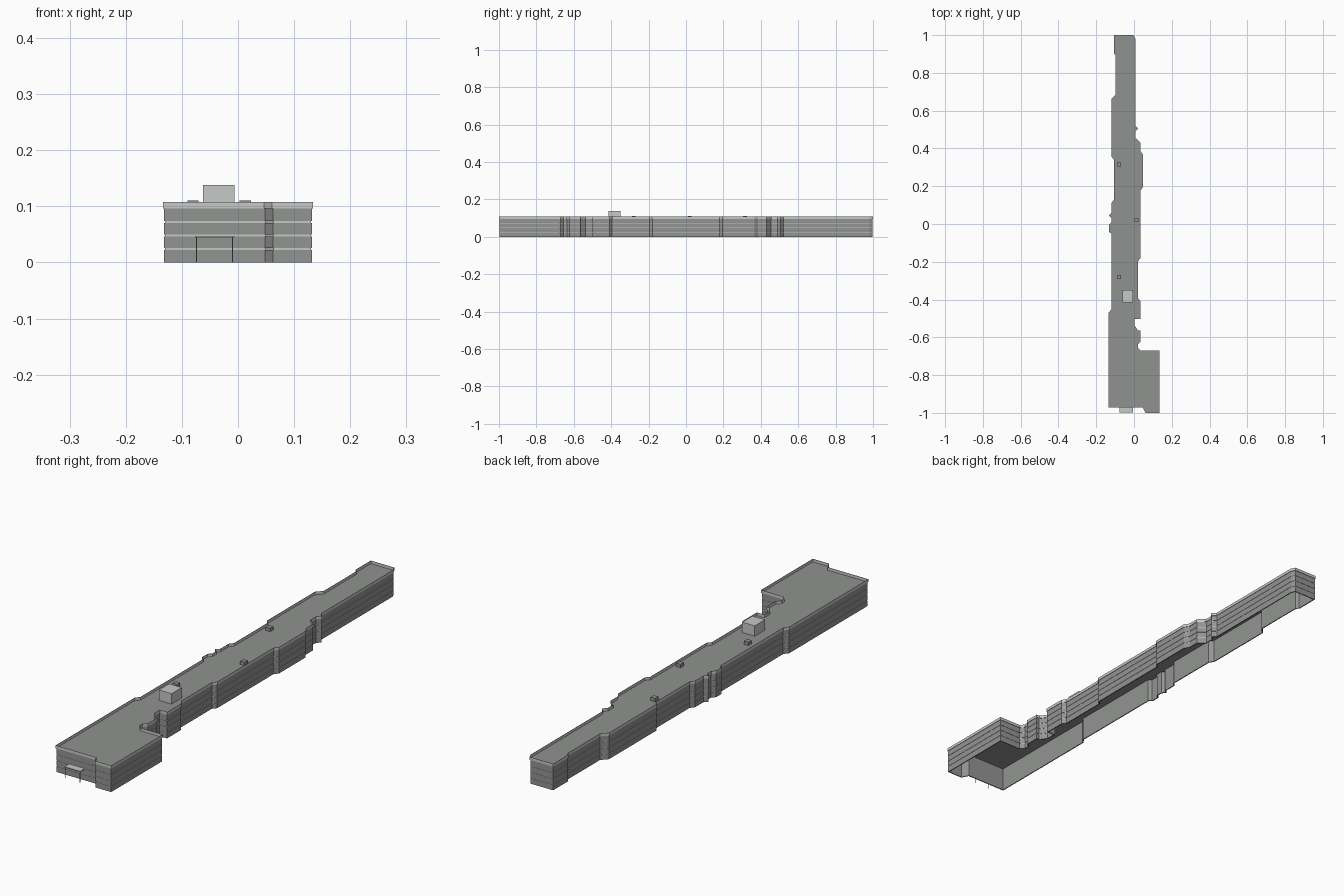
import bpy
import bmesh
from mathutils import Vector

if "Cube" in bpy.data.objects:
    bpy.data.objects.remove(bpy.data.objects["Cube"], do_unlink=True)


def make_material(name, grey):
    mat = bpy.data.materials.new(name)
    mat.use_nodes = True
    colour = (grey, grey * 1.03, grey, 1)
    mat.diffuse_color = colour
    mat.node_tree.nodes["Principled BSDF"].inputs["Base Color"].default_value = colour
    return mat


WALL = make_material("wall grey", 0.29)
ROOF = make_material("roof grey", 0.28)
LIGHT = make_material("light grey trim", 0.57)

# Wall footprint in thousandths: west side northwards, then east side southwards
WEST = [(-132, -970), (-132, -470), (-118, -452), (-118, -50), (-131, -40),
        (-131, -5), (-118, 8), (-118, 32), (-131, 45), (-118, 58), (-118, 110),
        (-105, 128), (-105, 342), (-118, 358), (-118, 660), (-95, 685),
        (-95, 893), (-105, 903), (-105, 998)]
EAST = [(-3, 998), (5, 980), (5, 520), (20, 505), (5, 490), (5, 455),
        (33, 430), (33, 385), (46, 365), (46, 195), (33, 180), (33, -180),
        (20, -195), (20, -395), (33, -410), (33, -500), (0, -500), (0, -537),
        (20, -565), (33, -565), (33, -622), (18, -637), (18, -655),
        (33, -672), (132, -672), (132, -998), (62, -998), (48, -970)]
FOOTPRINT = [Vector(p) / 1000 for p in reversed(WEST + EAST)]

ROOF_Z = 0.096
TOP_Z = 0.108


def offset_outline(distance):
    """Move every side of the footprint outwards with mitred corners."""
    result = []
    count = len(FOOTPRINT)
    for i, point in enumerate(FOOTPRINT):
        before = (point - FOOTPRINT[i - 1]).normalized()
        after = (FOOTPRINT[(i + 1) % count] - point).normalized()
        n1 = Vector((before.y, -before.x))
        n2 = Vector((after.y, -after.x))
        result.append(point + (n1 + n2) * distance / (1 + n1.dot(n2)))
    return result


def finish(name, bm, materials):
    mesh = bpy.data.meshes.new(name)
    bm.to_mesh(mesh)
    bm.free()
    for mat in materials:
        mesh.materials.append(mat)
    obj = bpy.data.objects.new(name, mesh)
    bpy.context.collection.objects.link(obj)
    return obj


def sweep(name, profile, materials):
    """Carry a profile of (offset, height, material index) round the footprint."""
    bm = bmesh.new()
    rings = [[bm.verts.new((p.x, p.y, z)) for p in offset_outline(off)]
             for off, z, index in profile]
    for (low, high), (off, z, index) in zip(zip(rings, rings[1:]), profile[1:]):
        for i in range(len(low)):
            j = (i + 1) % len(low)
            face = bm.faces.new((low[i], low[j], high[j], high[i]))
            face.material_index = index
    return finish(name, bm, materials)


def box(name, low, high, mat):
    bm = bmesh.new()
    bmesh.ops.create_cube(bm, size=1)
    low, high = Vector(low), Vector(high)
    for v in bm.verts:
        v.co = (low + high) / 2 + v.co * (high - low)
    return finish(name, bm, [mat])


# Outer walls with a light recessed strip between the storeys
profile = [(0, 0, 0)]
for z in (0.024, 0.048, 0.072):
    profile += [(0, z - 0.0015, 0), (-0.0015, z - 0.0015, 1),
                (-0.0015, z + 0.0015, 1), (0, z + 0.0015, 1)]
profile.append((0, ROOF_Z, 0))
sweep("outer_walls", profile, [WALL, LIGHT])

# Plain inner face of the walls, open underneath
sweep("inner_walls", [(-0.004, ROOF_Z, 0), (-0.004, 0, 0), (0, 0, 0)], [WALL])

# Flat roof
bm = bmesh.new()
bm.faces.new([bm.verts.new((p.x, p.y, ROOF_Z)) for p in FOOTPRINT])
finish("roof", bm, [ROOF])

# Overhanging parapet
sweep("parapet", [(0, ROOF_Z, 0), (0.002, ROOF_Z, 0), (0.002, TOP_Z, 0),
                  (0.001, TOP_Z, 0), (0.001, ROOF_Z, 0)], [LIGHT])

# Rooftop plant room and vents
box("plant_room", (-0.062, -0.415, ROOF_Z), (-0.006, -0.35, 0.138), LIGHT)
for number, (x, y) in enumerate([(-0.08, 0.315), (0.013, 0.02), (-0.08, -0.28)], 1):
    box(f"roof_vent_{number}", (x - 0.01, y - 0.01, ROOF_Z),
        (x + 0.01, y + 0.01, TOP_Z + 0.002), ROOF)

# Entrance canopy on two thin posts
box("entrance_canopy", (-0.077, -0.998, 0.044), (-0.006, -0.97, 0.047), LIGHT)
for side, x in (("right", -0.074), ("left", -0.01)):
    box(f"canopy_post_{side}", (x - 0.001, -0.995, 0), (x + 0.001, -0.993, 0.044), WALL)
